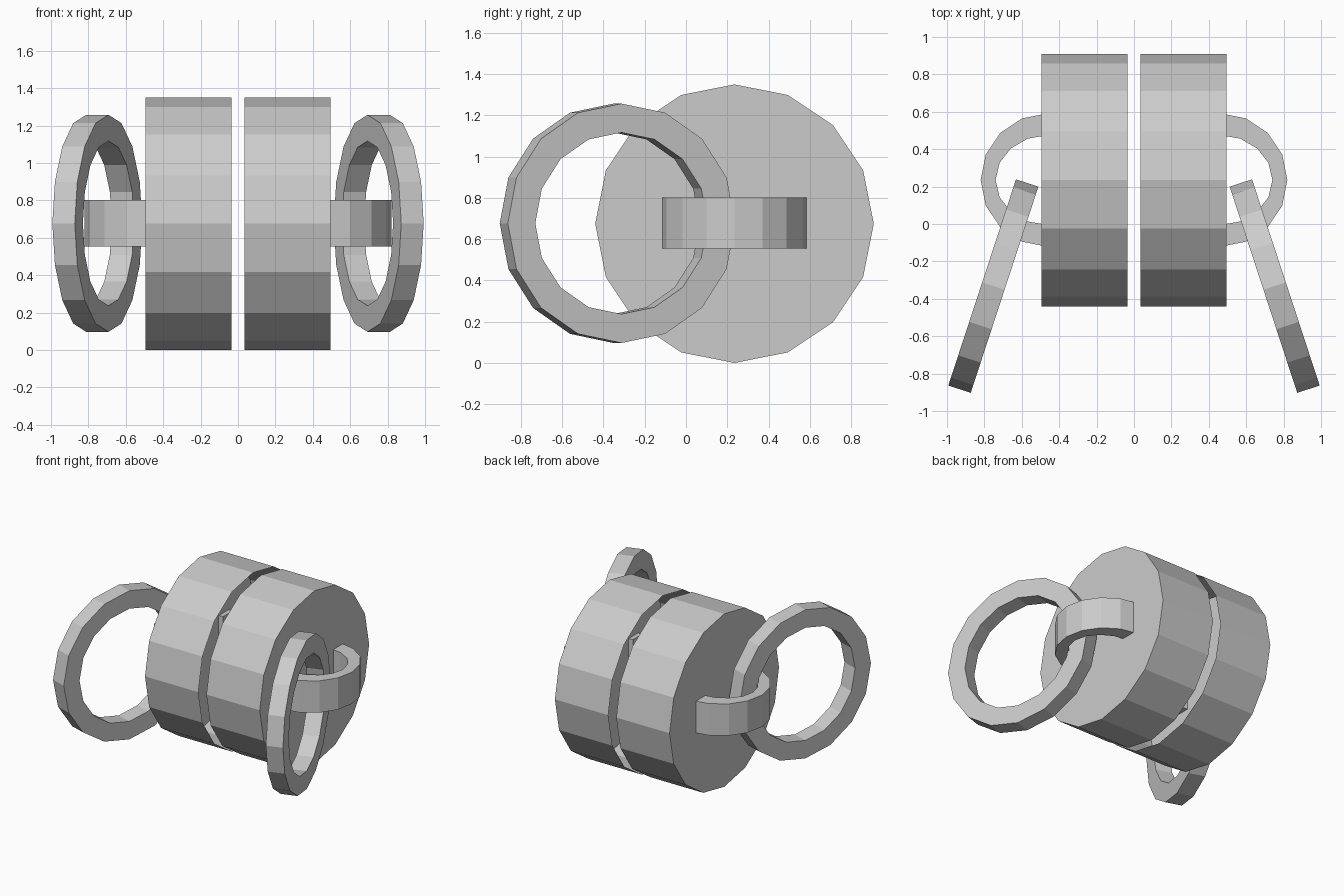
import bpy, bmesh
from math import sin, cos, pi, atan2
from mathutils import Matrix

if "Cube" in bpy.data.objects:
    bpy.data.objects.remove(bpy.data.objects["Cube"])

CY, CZ = 0.235, 0.675   # shared axle centre
SIDES = 16


def finish(name, bm):
    bmesh.ops.remove_doubles(bm, verts=bm.verts, dist=1e-5)
    bmesh.ops.recalc_face_normals(bm, faces=bm.faces)
    mesh = bpy.data.meshes.new(name)
    bm.to_mesh(mesh)
    bm.free()
    ob = bpy.data.objects.new(name, mesh)
    bpy.context.collection.objects.link(ob)
    return ob


def band(bm, outer, inner, h, steps, total):
    """Flat rectangular-section band swept in the XY plane, thickness 2h in Z."""
    closed = steps == total
    rows = []
    for i in range(steps if closed else steps + 1):
        a = 2 * pi * i / total - pi / 2
        c, s = cos(a), sin(a)
        rows.append([bm.verts.new((r[0] * c, r[1] * s, z))
                     for r, z in ((outer, -h), (outer, h), (inner, h), (inner, -h))])
    for i in range(steps):
        p, q = rows[i], rows[(i + 1) % len(rows)]
        for k in range(4):
            bm.faces.new((p[k], q[k], q[(k + 1) % 4], p[(k + 1) % 4]))
    if not closed:
        bm.faces.new(rows[0])
        bm.faces.new(rows[-1])


for side, label in ((1, "right"), (-1, "left")):
    mirror = Matrix.Scale(side, 4, (1, 0, 0))

    # Drum half: faceted cup, closed outside and open toward the middle gap
    bm = bmesh.new()
    bmesh.ops.create_cone(bm, cap_ends=True, segments=SIDES, radius1=0.675,
                          radius2=0.675, depth=0.46,
                          matrix=Matrix.Translation((0.265, CY, CZ)) @ Matrix.Rotation(pi / 2, 4, 'Y'))
    inner_cap = [f for f in bm.faces if len(f.verts) > 4 and f.calc_center_median().x < 0.1]
    bmesh.ops.delete(bm, geom=inner_cap, context='FACES_ONLY')
    bm.transform(mirror)
    finish("drum_" + label, bm)

    # Half-round lug on the outer end of the drum
    bm = bmesh.new()
    band(bm, (0.36, 0.357), (0.28, 0.24), 0.124, SIDES // 2, SIDES)
    bm.transform(mirror @ Matrix.Translation((0.46, CY, 0.678)))
    finish("lug_" + label, bm)

    # Loose ring hanging through the lug, splayed outward at the front
    bm = bmesh.new()
    band(bm, (0.58, 0.58), (0.44, 0.44), 0.063, SIDES, SIDES)
    bm.transform(mirror @ Matrix.Translation((0.752, -0.332, 0.677))
                 @ Matrix.Rotation(atan2(0.36, 1.0975), 4, 'Z')
                 @ Matrix.Rotation(pi / 2, 4, 'Y'))
    finish("ring_" + label, bm)
